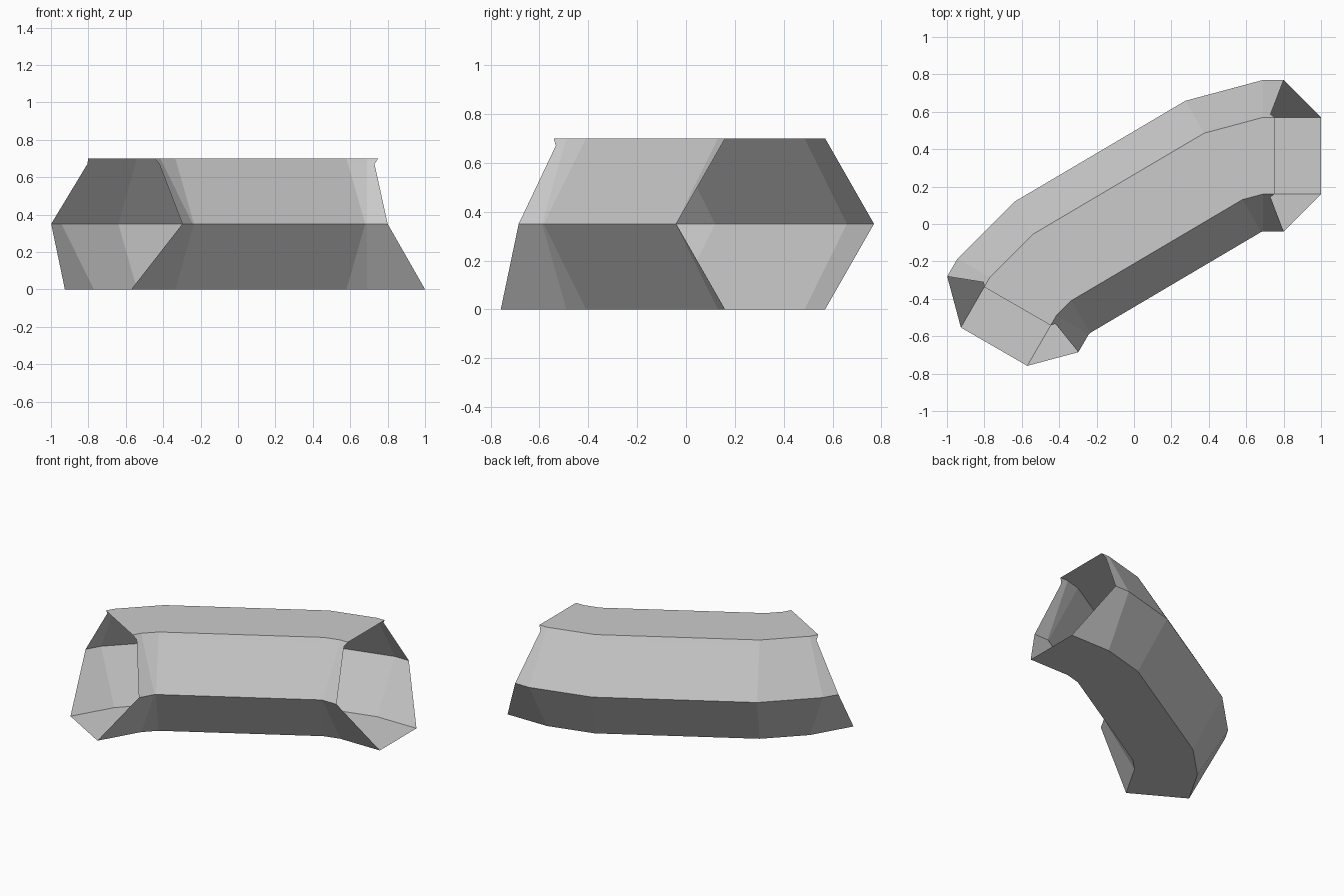
import bpy, bmesh, math
from mathutils import Vector

cube = bpy.data.objects.get("Cube")
if cube:
    bpy.data.objects.remove(cube, do_unlink=True)

# Plain grey material
grey = bpy.data.materials.new("light grey")
grey.use_nodes = True
colour = (0.6, 0.6, 0.6, 1)
grey.diffuse_color = colour
grey.node_tree.nodes["Principled BSDF"].inputs["Base Color"].default_value = colour

# Hexagonal cross-section: distance from the bend centre, height, overhang at the open ends
section = [(0.22, 0, 0.31), (0.63, 0, 0.31), (0.83, 0.35, 0.11), (0.647, 0.67, 0.04),
           (0.63, 0.7, 0.06), (0.22, 0.7, 0.06), (0.203, 0.67, 0.04), (0.02, 0.35, 0.11)]
bend_a = Vector((0.69, -0.06, 0))
bend_b = Vector((-0.225, -0.6, 0))

# Stations: bend centre, turn angle, direction of the end overhang
stations = [(bend_a, 0, -1), (bend_a, 0, 0), (bend_a, 30, 0),
            (bend_b, 30, 0), (bend_b, 60, 0), (bend_b, 60, 1)]

# Bent open tube, bridged station by station
bm = bmesh.new()
rings = []
for centre, degrees, overhang in stations:
    a = math.radians(degrees)
    outward = Vector((-math.sin(a), math.cos(a), 0))
    along = Vector((-math.cos(a), -math.sin(a), 0))
    rings.append([bm.verts.new(centre + outward * r + along * end * overhang + Vector((0, 0, z)))
                  for r, z, end in section])
for near, far in zip(rings, rings[1:]):
    for i in range(len(section)):
        j = (i + 1) % len(section)
        bm.faces.new((near[i], near[j], far[j], far[i]))
bmesh.ops.recalc_face_normals(bm, faces=bm.faces)

# Normals must point away from the tube: the top faces look up
bm.normal_update()
top = max(bm.faces, key=lambda f: f.calc_center_median().z)
if top.normal.z < 0:
    bmesh.ops.reverse_faces(bm, faces=bm.faces)

mesh = bpy.data.meshes.new("bent_hexagonal_tube")
bm.to_mesh(mesh)
bm.free()
mesh.materials.append(grey)
tube = bpy.data.objects.new("bent_hexagonal_tube", mesh)
bpy.context.collection.objects.link(tube)
